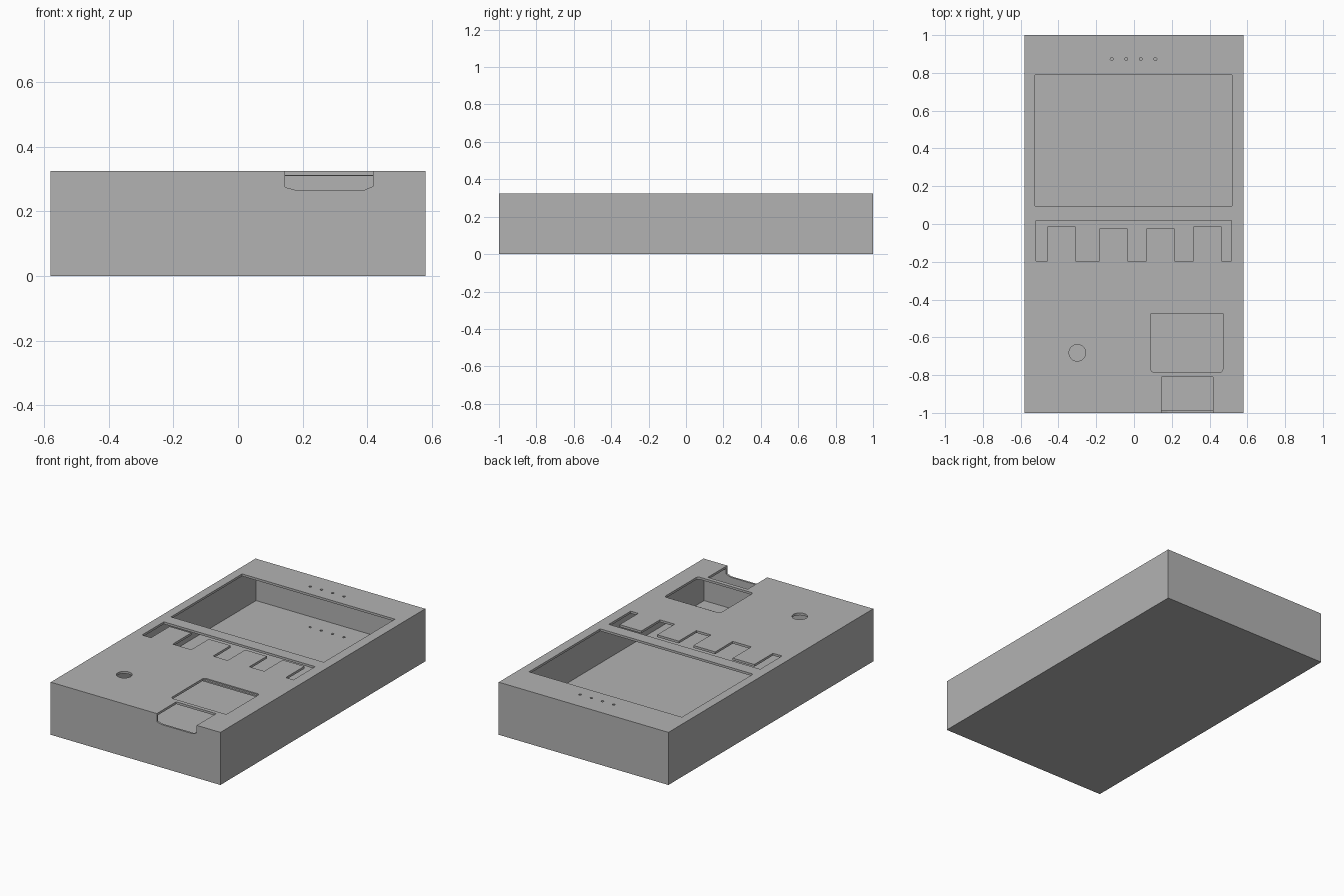
import bpy, bmesh
from math import cos, sin, tau

default = bpy.data.objects.get("Cube")
if default:
    bpy.data.objects.remove(default, do_unlink=True)

W, L, H = 1.16, 2.0, 0.325       # outer size
WALL, LID, FLOOR = 0.012, 0.014, 0.073
UNDER, OVER = H - 0.05, H + 0.05  # span of cuts through the lid

grey = bpy.data.materials.new("plain grey")
grey.use_nodes = True
grey.diffuse_color = (0.45, 0.45, 0.45, 1)
grey.node_tree.nodes["Principled BSDF"].inputs["Base Color"].default_value = grey.diffuse_color


def prism(name, outline, low, high, along_y=False):
    """Extrude a closed outline along z, or an x-z outline along y."""
    bm = bmesh.new()
    place = (lambda p, d: (p[0], d, p[1])) if along_y else (lambda p, d: (*p, d))
    base = bm.faces.new([bm.verts.new(place(p, low)) for p in outline])
    top = bmesh.ops.extrude_face_region(bm, geom=[base])["geom"]
    step = (0, high - low, 0) if along_y else (0, 0, high - low)
    bmesh.ops.translate(bm, vec=step, verts=[v for v in top if isinstance(v, bmesh.types.BMVert)])
    bmesh.ops.recalc_face_normals(bm, faces=bm.faces)
    mesh = bpy.data.meshes.new(name)
    bm.to_mesh(mesh)
    bm.free()
    mesh.materials.append(grey)
    ob = bpy.data.objects.new(name, mesh)
    bpy.context.collection.objects.link(ob)
    return ob


def rect(x0, x1, y0, y1):
    return [(x0, y0), (x1, y0), (x1, y1), (x0, y1)]


def disc(x, y, r, n):
    return [(x + r * cos(tau * i / n), y + r * sin(tau * i / n)) for i in range(n)]


def rounded(x0, x1, y0, y1, r, n=4):
    corners = [(x1 - r, y1 - r), (x0 + r, y1 - r), (x0 + r, y0 + r), (x1 - r, y0 + r)]
    return [(cx + r * cos(tau / 4 * (k + i / n)), cy + r * sin(tau / 4 * (k + i / n)))
            for k, (cx, cy) in enumerate(corners) for i in range(n + 1)]


def carve(ob, cutter):
    mod = ob.modifiers.new("cut", "BOOLEAN")
    mod.operation, mod.solver, mod.object = "DIFFERENCE", "EXACT", cutter
    cutter.hide_render = True
    bpy.context.view_layer.update()
    result = bpy.data.meshes.new_from_object(ob.evaluated_get(bpy.context.evaluated_depsgraph_get()))
    ob.modifiers.clear()
    ob.data = result
    bpy.data.objects.remove(cutter, do_unlink=True)


# Hollow case
case = prism("case", rect(-W / 2, W / 2, -L / 2, L / 2), 0, H)
inner_x, inner_y = W / 2 - WALL, L / 2 - WALL
carve(case, prism("cavity", rect(-inner_x, inner_x, -inner_y, inner_y), FLOOR, H - LID))

# Display window, keypad window and round button hole
carve(case, prism("display_cut", rect(-0.525, 0.52, 0.095, 0.79), UNDER, OVER))
carve(case, prism("panel_cut", rounded(0.09, 0.47, -0.785, -0.46, 0.015), UNDER, OVER))
carve(case, prism("button_cut", disc(-0.3, -0.682, 0.044, 32), UNDER, OVER))

# Comb-shaped slot that leaves four flexible keys
comb = [(-0.52, -0.195)]
for left, right, top in [(-0.458, -0.31, -0.013), (-0.183, -0.034, -0.024),
                         (0.066, 0.214, -0.024), (0.315, 0.463, -0.013)]:
    comb += [(left, -0.195), (left, top), (right, top), (right, -0.195)]
comb += [(0.515, -0.195), (0.515, 0.0185), (-0.52, 0.0185)]
carve(case, prism("key_slot_cut", comb, UNDER, OVER))

# Small indicator holes, through the lid and into the floor
for i in range(4):
    carve(case, prism("indicator_cut", disc(-0.118 + 0.077 * i, 0.873, 0.008, 12), FLOOR - 0.02, OVER))

# Connector notch through the lid and the front wall
notch = [(0.145, OVER), (0.145, 0.275), (0.178, 0.266), (0.39, 0.266), (0.418, 0.278), (0.418, OVER)]
carve(case, prism("connector_cut", notch, -1.1, -0.81, along_y=True))

# Thin ledge under the back edge of the panel window
prism("panel_ledge", rect(0.09, 0.47, -0.473, -0.455), H - LID - 0.002, H - LID / 2)
